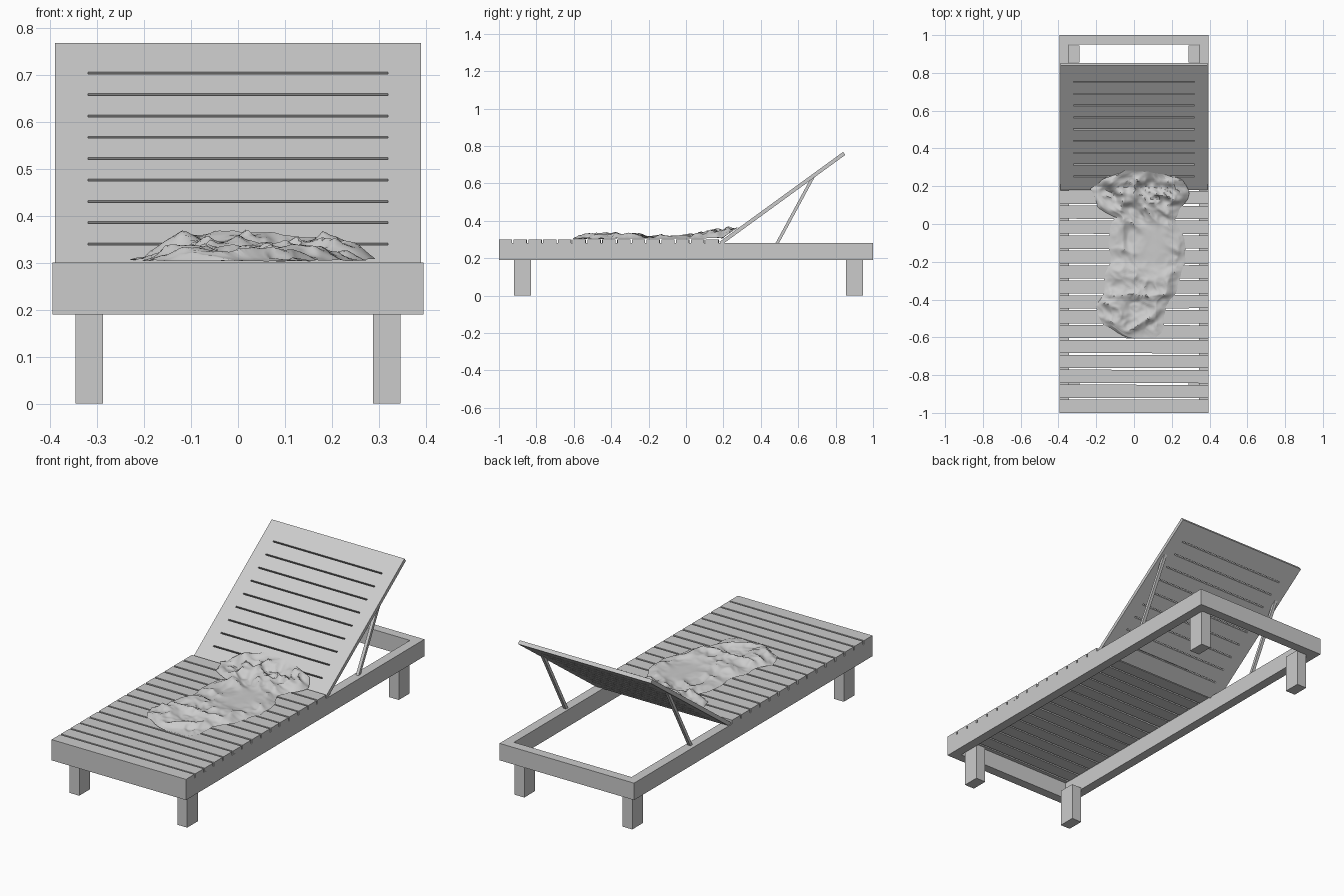
import bpy, bmesh, math, random
from mathutils import Vector, noise

random.seed(4)
if "Cube" in bpy.data.objects:
    bpy.data.objects.remove(bpy.data.objects["Cube"])

grey = bpy.data.materials.new("plain grey")
grey.use_nodes = True
grey.diffuse_color = (0.6, 0.6, 0.6, 1)
grey.node_tree.nodes["Principled BSDF"].inputs["Base Color"].default_value = grey.diffuse_color


def add_object(name, bm):
    bmesh.ops.recalc_face_normals(bm, faces=bm.faces)
    mesh = bpy.data.meshes.new(name)
    bm.to_mesh(mesh)
    bm.free()
    mesh.materials.append(grey)
    obj = bpy.data.objects.new(name, mesh)
    bpy.context.collection.objects.link(obj)
    return obj


def box(name, centre, size, rotation=(0, 0, 0)):
    bm = bmesh.new()
    bmesh.ops.create_cube(bm, size=1)
    bmesh.ops.scale(bm, vec=size, verts=bm.verts)
    obj = add_object(name, bm)
    obj.location, obj.rotation_euler = centre, rotation
    return obj


def lerp_table(table, t):
    # Piecewise linear lookup of the rows (key, value, value, ...)
    t = min(max(t, table[0][0]), table[-1][0])
    for a, b in zip(table, table[1:]):
        if t <= b[0]:
            k = (t - a[0]) / (b[0] - a[0])
            return [p + (q - p) * k for p, q in zip(a[1:], b[1:])]


# Frame rails
HALF_W, RAIL, RAIL_Z, RAIL_H = 0.395, 0.05, 0.235, 0.09
for end, y in (("front", -0.975), ("rear", 0.975)):
    box(end + "_rail", (0, y, RAIL_Z), (2 * HALF_W, RAIL, RAIL_H))
for side, s in (("left", 1), ("right", -1)):
    box(side + "_rail", (s * (HALF_W - RAIL / 2), 0, RAIL_Z), (RAIL, 1.9, RAIL_H))
    # Legs tucked inside the frame corners
    for end, y in (("front", -0.875), ("rear", 0.9)):
        box(f"{end}_{side}_leg", (s * 0.317, y, 0.1), (0.058, 0.09, 0.2))
    # Backrest prop
    low, high = Vector((s * 0.365, 0.485, 0.275)), Vector((s * 0.365, 0.68, 0.635))
    d = high - low
    box(side + "_prop", (low + high) / 2, (0.016, 0.016, d.length),
        (-math.atan2(d.y, d.z), 0, 0))

# Seat slats, laid slightly unevenly
PITCH = 0.079
for i in range(15):
    tilt = random.uniform(-0.004, 0.004) if i else 0
    box(f"seat_slat_{i + 1}", (0, -1 + PITCH * i + 0.035, 0.29),
        (2 * HALF_W, 0.07, 0.02), (0, 0, tilt))

# Backrest panel with slots
HINGE, TOP = Vector((0, 0.18, 0.288)), Vector((0, 0.84, 0.768))
slope = TOP - HINGE
angle = math.atan2(slope.z, slope.y)
rows = [0]
for i in range(9):
    mid = 0.088 + 0.0774 * i
    rows += [mid - 0.0035, mid + 0.0035]
rows.append(slope.length)
cols = [-0.39, -0.32, 0.32, 0.39]
bm = bmesh.new()
grid = [[bm.verts.new((x, y, 0)) for x in cols] for y in rows]
for r in range(len(rows) - 1):
    for c in range(3):
        if not (c == 1 and r % 2):
            bm.faces.new((grid[r][c], grid[r][c + 1], grid[r + 1][c + 1], grid[r + 1][c]))
bmesh.ops.recalc_face_normals(bm, faces=bm.faces)
if next(iter(bm.faces)).normal.z < 0:
    bmesh.ops.reverse_faces(bm, faces=bm.faces)
solid = bmesh.ops.extrude_face_region(bm, geom=bm.faces[:], use_keep_orig=True)
bmesh.ops.translate(bm, vec=(0, 0, -0.02),
                    verts=[v for v in solid["geom"] if isinstance(v, bmesh.types.BMVert)])
backrest = add_object("backrest", bm)
backrest.location, backrest.rotation_euler = HINGE, (angle, 0, 0)

# Crumpled towel: y, left edge, right edge, fold height
OUTLINE = [(-0.61, 0.0, 0.1, 0.012), (-0.55, -0.15, 0.15, 0.028), (-0.42, -0.2, 0.18, 0.036),
           (-0.34, -0.15, 0.23, 0.034), (-0.2, -0.13, 0.28, 0.028), (-0.06, -0.12, 0.26, 0.025),
           (0.03, -0.1, 0.22, 0.03), (0.09, -0.2, 0.25, 0.04), (0.17, -0.23, 0.29, 0.055),
           (0.23, -0.16, 0.25, 0.045), (0.27, -0.06, 0.15, 0.02)]
bm = bmesh.new()
bmesh.ops.create_grid(bm, x_segments=72, y_segments=110, size=1)
for v in bm.verts:
    u, t = v.co.x, v.co.y
    y = -0.17 + 0.44 * t
    left, right, height = lerp_table(OUTLINE, y)
    x = (left + right) / 2 + u * (right - left) / 2
    edge = min(1, (1 - abs(u)) * 3.5, (1 - abs(t)) * 9)
    # Ragged outline and sideways creases
    p = Vector((x * 9, y * 9, 0))
    drift = noise.noise_vector(p) * 0.025 + noise.noise_vector(p * 3) * 0.007
    x, y = x + drift.x, y + drift.y
    # Calm, nearly flat patch in the middle; sharp ridges around it
    calm = min(1, math.hypot((x - 0.1) / 0.14, (y + 0.13) / 0.2)) ** 2
    ridge = 1 - min(1, 2.2 * abs(noise.noise(Vector((x * 7 + y * 3, y * 8, 3)))))
    fine = 1 - min(1, 2 * abs(noise.noise(Vector((x * 17, y * 20 + x * 6, 8)))))
    folds = 0.45 + calm * (0.75 * ridge + 0.3 * fine - 0.45)
    lift = height * (0.12 + 0.88 * edge) * folds
    base = max(0.303, HINGE.z + 0.004 + (y - HINGE.y) * math.tan(angle))
    v.co = (x, y, base + lift)
towel = add_object("towel", bm)
if towel.data.polygons[len(towel.data.polygons) // 2].normal.z < 0:
    towel.data.flip_normals()
bpy.ops.object.select_all(action="DESELECT")
towel.select_set(True)
bpy.context.view_layer.objects.active = towel
bpy.ops.object.shade_smooth_by_angle(angle=math.radians(40))
